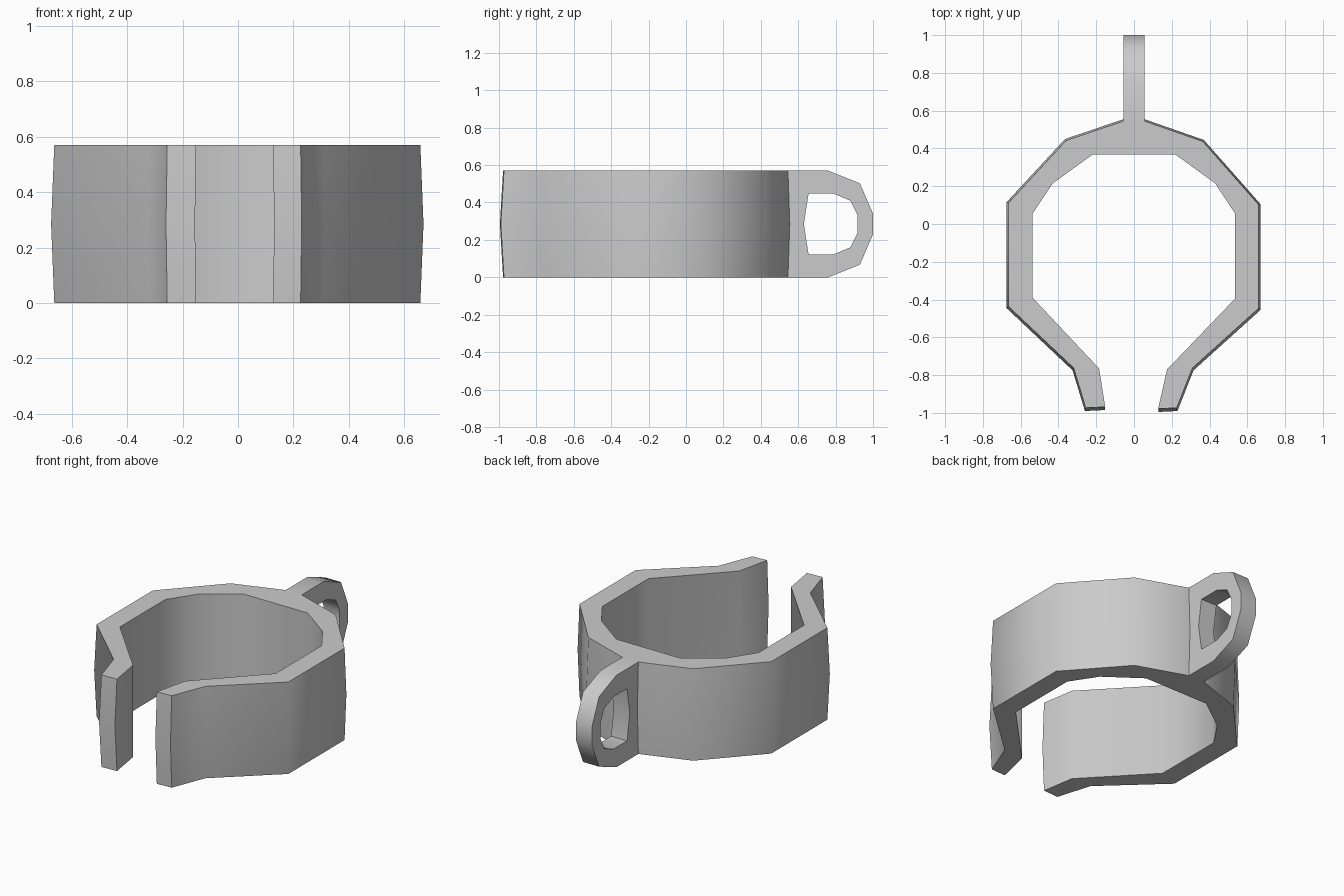
import bpy, bmesh
from math import radians

if "Cube" in bpy.data.objects:
    bpy.data.objects.remove(bpy.data.objects["Cube"])

H = 0.57  # band height


def smooth(obj, angle):
    bpy.ops.object.select_all(action='DESELECT')
    obj.select_set(True)
    bpy.context.view_layer.objects.active = obj
    bpy.ops.object.shade_smooth_by_angle(angle=radians(angle))


# Open clip band: outer outline bulges at mid height, inner wall is straight
outer = [(0.13, -0.995), (0.23, -0.99), (0.315, -0.775), (0.67, -0.455),
         (0.67, 0.105), (0.37, 0.445), (0.055, 0.555), (-0.055, 0.555),
         (-0.365, 0.45), (-0.675, 0.115), (-0.675, -0.445), (-0.325, -0.775),
         (-0.26, -0.99), (-0.155, -0.985)]
inner = [(-0.185, -0.765), (-0.537, -0.39), (-0.537, 0.055), (-0.43, 0.215),
         (-0.22, 0.367), (0.22, 0.367), (0.43, 0.215), (0.535, 0.055),
         (0.535, -0.395), (0.175, -0.77)]
bm = bmesh.new()
levels = []
for z, s in ((0, 0.983), (H / 2, 1.0), (H, 0.983)):
    pts = [(x * s, y * s) for x, y in outer] + inner
    levels.append([bm.verts.new((x, y, z)) for x, y in pts])
n = len(levels[0])
for lo, hi in zip(levels, levels[1:]):
    for i in range(n):
        j = (i + 1) % n
        bm.faces.new((lo[i], lo[j], hi[j], hi[i]))
bm.faces.new(levels[0][::-1])
bm.faces.new(levels[-1])
bmesh.ops.recalc_face_normals(bm, faces=bm.faces)
mesh = bpy.data.meshes.new("clip_band")
bm.to_mesh(mesh)
bm.free()
band = bpy.data.objects.new("clip_band", mesh)
bpy.context.collection.objects.link(band)
smooth(band, 50)

# Rear loop: flat plate in the yz plane with an opening
half_rim = [(0.535, 0), (0.76, 0), (0.93, 0.068), (1.0, 0.23)]
half_hole = [(0.655, 0.123), (0.79, 0.123), (0.878, 0.16), (0.918, 0.24)]


def mirrored(half):
    return half + [(y, H - z) for y, z in reversed(half)]


curve = bpy.data.curves.new("hanging_loop", 'CURVE')
curve.dimensions = '2D'
curve.fill_mode = 'BOTH'
curve.extrude = 0.055
for loop in (mirrored(half_rim), mirrored(half_hole) + [(0.63, H / 2)]):
    spline = curve.splines.new('POLY')
    spline.points.add(len(loop) - 1)
    for p, (y, z) in zip(spline.points, loop):
        p.co = (y, z, 0, 1)
    spline.use_cyclic_u = True
lug = bpy.data.objects.new("hanging_loop", curve)
lug.rotation_euler = (radians(90), 0, radians(90))
bpy.context.collection.objects.link(lug)
bpy.ops.object.select_all(action='DESELECT')
lug.select_set(True)
bpy.context.view_layer.objects.active = lug
bpy.ops.object.convert(target='MESH')
lug = bpy.context.view_layer.objects.active

# Weld the rim to the plate sides
bm = bmesh.new()
bm.from_mesh(lug.data)
bmesh.ops.remove_doubles(bm, verts=bm.verts, dist=0.0005)
bmesh.ops.recalc_face_normals(bm, faces=bm.faces)
bm.to_mesh(lug.data)
bm.free()
smooth(lug, 50)
